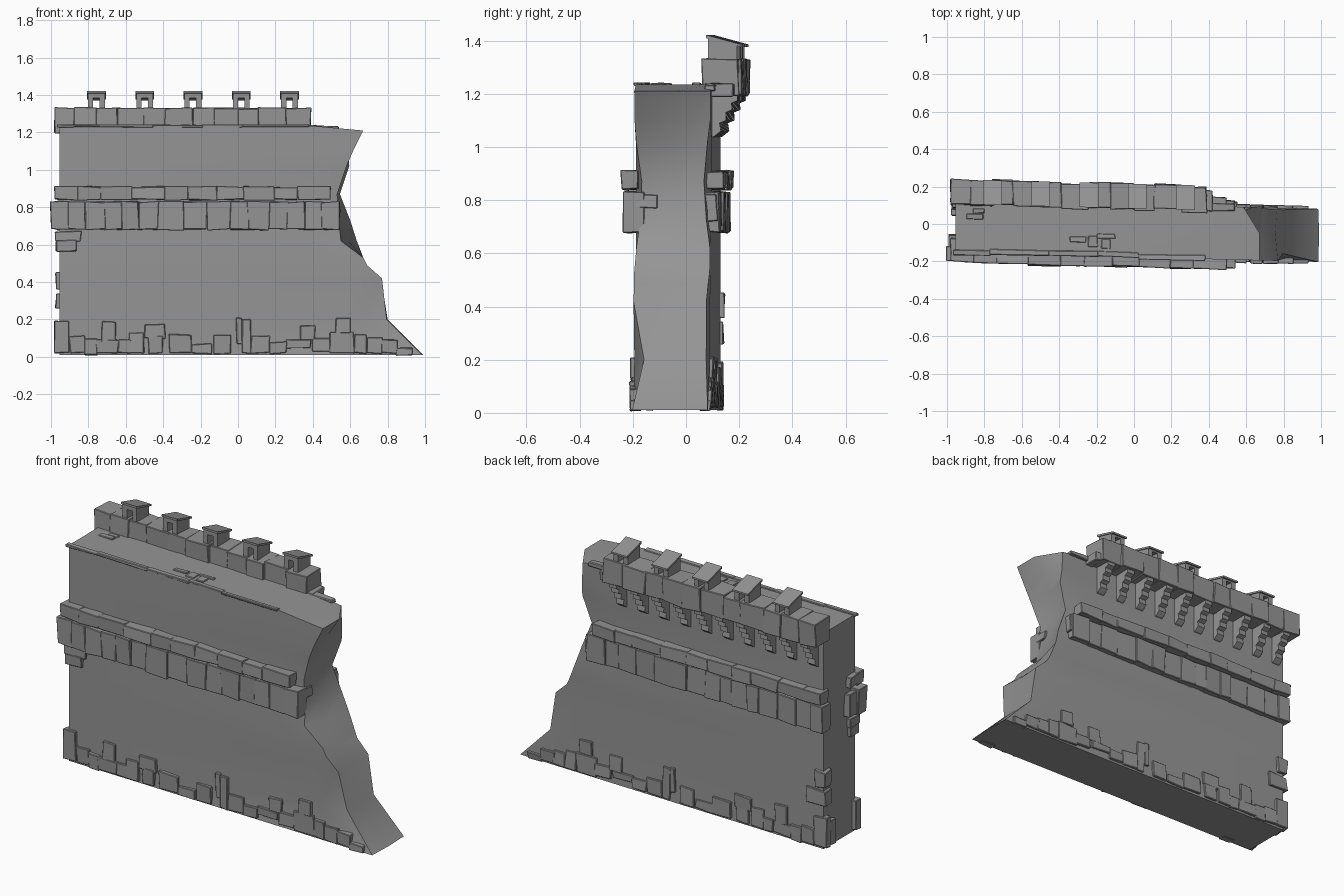
import bpy, bmesh, random
from mathutils import Vector

random.seed(4)
SHEAR = -0.025           # the whole wall runs slightly askew in plan
YF, YB = -0.178, 0.106   # wall faces
L = -0.955               # intact left end

GREY = bpy.data.materials.new("dark_stone")
GREY.diffuse_color = (0.3, 0.3, 0.3, 1)


def finish(bm, name, smooth=None):
    for v in bm.verts:
        v.co.y += SHEAR * v.co.x
    bmesh.ops.recalc_face_normals(bm, faces=bm.faces)
    me = bpy.data.meshes.new(name)
    bm.to_mesh(me)
    bm.free()
    me.materials.append(GREY)
    ob = bpy.data.objects.new(name, me)
    bpy.context.collection.objects.link(ob)
    if smooth:
        bpy.context.view_layer.objects.active = ob
        ob.select_set(True)
        bpy.ops.object.shade_smooth_by_angle(angle=smooth)
        ob.select_set(False)
    return ob


def stone(bm, x0, x1, y0, y1, z0, z1, jit=0.005, bev=0.003):
    """Rough hewn block: jittered box with chipped edges."""
    vs = bmesh.ops.create_cube(bm, size=1)["verts"]
    c = Vector(((x0 + x1) / 2, (y0 + y1) / 2, (z0 + z1) / 2))
    for v in vs:
        v.co = Vector((v.co.x * (x1 - x0), v.co.y * (y1 - y0), v.co.z * (z1 - z0))) + c
        v.co += Vector([random.uniform(-jit, jit) for _ in range(3)])
        v.co.z = max(v.co.z, 0.002)
    if bev:
        es = list({e for v in vs for e in v.link_edges})
        bmesh.ops.bevel(bm, geom=es, offset=bev, segments=1, affect='EDGES')


def prism(bm, yz, x0, x1):
    """Extrude a side (y, z) profile along x."""
    a = [bm.verts.new((x0, y, z)) for y, z in yz]
    b = [bm.verts.new((x1, y, z)) for y, z in yz]
    bm.faces.new(a)
    bm.faces.new(b[::-1])
    n = len(yz)
    for i in range(n):
        bm.faces.new((a[i], b[i], b[(i + 1) % n], a[(i + 1) % n]))


def course(name, x0, x1, n, y0, y1, z0, z1, jit=0.005, vary=0.25):
    """A row of tightly laid stones of uneven width."""
    bm = bmesh.new()
    w = [1 + random.uniform(-vary, vary) for _ in range(n)]
    k = (x1 - x0) / sum(w)
    x = x0
    for wi in w:
        dy = random.uniform(-0.006, 0.006)
        stone(bm, x - 0.002, x + wi * k + 0.002, y0 + dy, y1 + dy, z0, z1, jit)
        x += wi * k
    return finish(bm, name)


# Wall core with broken right end: z, x front / middle / back, front and back inset
rows = [(0.01, 0.985, 0.99, 0.985, 0, 0), (0.20, 0.795, 0.80, 0.80, 0.04, 0.01),
        (0.42, 0.77, 0.755, 0.765, 0, 0.01), (0.49, 0.69, 0.68, 0.69, 0, 0.005),
        (0.53, 0.67, 0.665, 0.67, 0, 0), (0.62, 0.55, 0.59, 0.635, 0.005, 0),
        (0.73, 0.54, 0.56, 0.60, 0.02, 0.015), (0.87, 0.53, 0.525, 0.545, 0.025, 0.025),
        (1.02, 0.58, 0.565, 0.595, 0.005, 0.01), (1.10, 0.615, 0.60, 0.59, 0, 0),
        (1.21, 0.67, 0.67, 0.585, 0, 0)]
bm = bmesh.new()
rings = []
for i, (z, xf, xm, xb, fi, bi) in enumerate(rows):
    top = i == len(rows) - 1
    zt = 1.235 if top else z
    a = 0.40 if top else xf - 0.15
    pts = [(L, YF, zt), (a, YF, zt), (xf, YF + fi, z), (xm, -0.03, z),
           (xb, YB - bi, z), (a, YB, zt), (L, YB, zt)]
    rings.append([bm.verts.new(p) for p in pts])
for r, s in zip(rings, rings[1:]):
    for j in range(7):
        k = (j + 1) % 7
        bm.faces.new((r[j], r[k], s[k], s[j]))
t = rings[-1]
bm.faces.new((t[0], t[1], t[5], t[6]))
bm.faces.new((t[1], t[2], t[3]))
bm.faces.new((t[1], t[3], t[5]))
bm.faces.new((t[3], t[4], t[5]))
bm.faces.new(rings[0][::-1])
finish(bm, "wall_core", 1.1)

# String courses on both faces
course("front_belt_lower", -1.0, 0.54, 15, -0.226, -0.15, 0.68, 0.83)
course("front_belt_upper", -0.98, 0.49, 10, -0.232, -0.165, 0.84, 0.91)
course("back_belt_lower", -0.97, 0.54, 15, 0.06, 0.138, 0.68, 0.83)
course("back_belt_upper", -0.97, 0.49, 10, 0.08, 0.153, 0.84, 0.91)
bm = bmesh.new()
stone(bm, 0.46, 0.545, -0.18, -0.09, 0.77, 0.82)
stone(bm, 0.46, 0.55, 0.06, 0.13, 0.72, 0.82)
stone(bm, -0.995, -0.94, -0.20, -0.08, 0.69, 0.82)
stone(bm, -0.98, -0.94, -0.19, -0.10, 0.85, 0.91)
finish(bm, "belt_end_stones")

# Overhanging parapet, with its stepped corbels
course("parapet", -0.98, 0.385, 11, 0.077, 0.212, 1.195, 1.33, 0.006, 0.2)
bm = bmesh.new()
steps = [(0.09, 1.03), (0.115, 1.04), (0.14, 1.06), (0.135, 1.09), (0.16, 1.10),
         (0.158, 1.13), (0.182, 1.14), (0.18, 1.165), (0.203, 1.175), (0.203, 1.205), (0.09, 1.205)]
for i in range(10):
    x = -0.90 + i * 0.136
    prism(bm, steps, x - 0.023, x + 0.023)
finish(bm, "corbels")

# Little roofed openings on the parapet
bm = bmesh.new()
for i in range(5):
    x = -0.757 + i * 0.258
    for s in (-1, 1):
        c = x + s * 0.031
        prism(bm, [(0.09, 1.32), (0.20, 1.32), (0.20, 1.385), (0.09, 1.41)], c - 0.014, c + 0.014)
    prism(bm, [(0.09, 1.385), (0.20, 1.37), (0.20, 1.385), (0.09, 1.41)], x - 0.03, x + 0.03)
    prism(bm, [(0.083, 1.41), (0.215, 1.376), (0.215, 1.386), (0.083, 1.422)], x - 0.05, x + 0.05)
finish(bm, "parapet_hoods")

# Rubble along the foot, repeated on both faces: x0, x1, z0, z1
foot = [(-.98, -.90, .02, .19), (-.90, -.82, .02, .11), (-.82, -.75, .01, .10), (-.73, -.65, .08, .19),
        (-.76, -.64, .02, .09), (-.64, -.57, .02, .09), (-.58, -.50, .02, .13), (-.50, -.39, .10, .175),
        (-.48, -.40, .02, .11), (-.37, -.25, .02, .12), (-.25, -.14, .02, .07), (-.13, -.04, .02, .12),
        (-.01, .02, .07, .21), (.02, .07, .02, .20), (.07, .17, .02, .11), (.17, .26, .02, .08),
        (.26, .39, .05, .09), (.33, .41, .09, .17), (.40, .50, .03, .10), (.49, .62, .02, .13),
        (.52, .60, .13, .21), (.62, .69, .02, .12), (.69, .77, .02, .10), (.76, .85, .02, .09),
        (.84, .93, .01, .05)]
for name, y0, y1 in (("front_foot_stones", YF - 0.014, YF + 0.03), ("back_foot_stones", YB - 0.03, YB + 0.011)):
    bm = bmesh.new()
    for x0, x1, z0, z1 in foot:
        stone(bm, x0, x1, y0, y1, z0, z1, 0.005, 0.003)
    finish(bm, name)

# Loose quoins at the left corners
bm = bmesh.new()
for x0, x1, z0, z1 in [(-.98, -.84, .62, .67), (-.975, -.86, .565, .625)]:
    stone(bm, x0, x1, YF - 0.015, YF + 0.07, z0, z1)
for x0, x1, z0, z1 in [(-.975, -.91, .36, .45), (-.975, -.85, .26, .34)]:
    stone(bm, x0, x1, YB - 0.05, YB + 0.013, z0, z1)
stone(bm, -0.975, -0.94, 0.02, 0.11, 0.02, 0.16)
finish(bm, "corner_quoins")

# Chipped lip along the wall-top edges and flakes on the walkway
course("front_top_lip", -0.965, 0.38, 5, YF - 0.006, YF + 0.022, 1.228, 1.241, 0.003, 0.5)
bm = bmesh.new()
for x, y, w, d in [(-.30, -.09, .09, .03), (-.22, -.10, .05, .06), (-.15, -.07, .10, .025),
                   (-.15, -.11, .05, .05), (-.85, .02, .09, .03), (-.83, .05, .06, .03)]:
    stone(bm, x - w / 2, x + w / 2, y - d / 2, y + d / 2, 1.225, 1.241, 0.003, 0.003)
stone(bm, 0.38, 0.42, 0.08, 0.19, 1.19, 1.24, 0.004, 0.004)
stone(bm, 0.41, 0.54, 0.08, 0.122, 1.21, 1.235, 0.004, 0.004)
finish(bm, "top_flakes")
